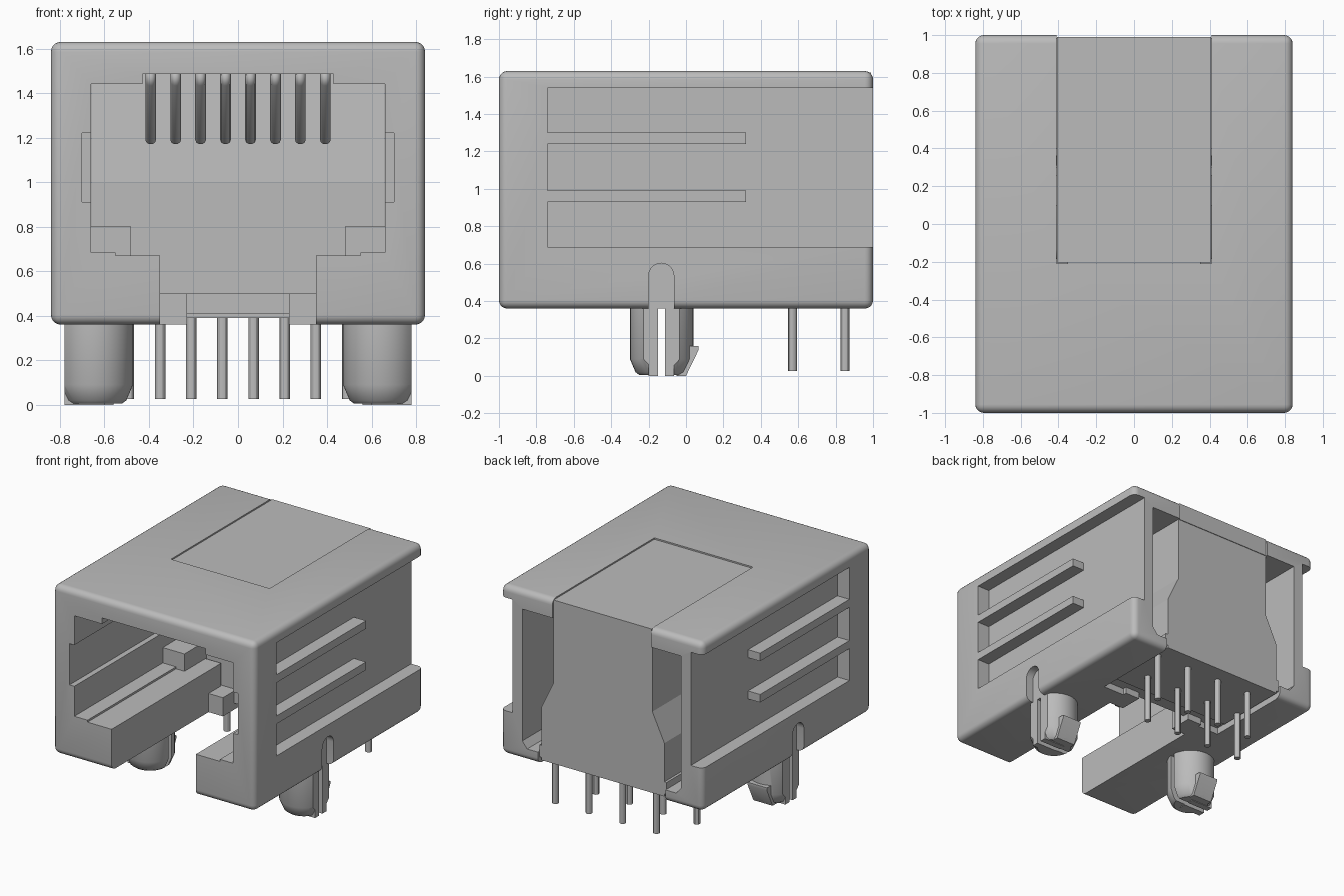
import bpy, bmesh, math
from mathutils import Matrix

if "Cube" in bpy.data.objects:
    bpy.data.objects.remove(bpy.data.objects["Cube"], do_unlink=True)

grey = bpy.data.materials.new("light_grey")
grey.use_nodes = True
COLOUR = (0.5, 0.5, 0.5, 1)
grey.diffuse_color = COLOUR
grey.node_tree.nodes["Principled BSDF"].inputs["Base Color"].default_value = COLOUR


def finish(name, bm):
    bmesh.ops.recalc_face_normals(bm, faces=bm.faces)
    me = bpy.data.meshes.new(name)
    bm.to_mesh(me)
    bm.free()
    ob = bpy.data.objects.new(name, me)
    bpy.context.collection.objects.link(ob)
    me.materials.append(grey)
    return ob


def box(name, x0, x1, y0, y1, z0, z1, bevel=0):
    bm = bmesh.new()
    bmesh.ops.create_cube(bm, size=1)
    for v in bm.verts:
        v.co = [lo + (c + 0.5) * (hi - lo) for c, lo, hi in
                zip(v.co, (x0, y0, z0), (x1, y1, z1))]
    if bevel:
        bmesh.ops.bevel(bm, geom=bm.edges[:], offset=bevel, segments=5,
                        profile=0.5, affect='EDGES')
    return finish(name, bm)


def prism(name, pts, axis, a, b):
    """Extrude a 2D outline: (x, z) along y, or (y, z) along x."""
    place = (lambda p, t: (p[0], t, p[1])) if axis == 'y' else (lambda p, t: (t, p[0], p[1]))
    bm = bmesh.new()
    lo = [bm.verts.new(place(p, a)) for p in pts]
    hi = [bm.verts.new(place(p, b)) for p in pts]
    bm.faces.new(lo)
    bm.faces.new(hi[::-1])
    for i in range(len(pts)):
        j = (i + 1) % len(pts)
        bm.faces.new((lo[i], lo[j], hi[j], hi[i]))
    return finish(name, bm)


def mirrored(half):
    return half + [(-x, z) for x, z in reversed(half)]


def lathe(name, x, y, rings, n=32):
    bm = bmesh.new()
    loops = [[bm.verts.new((x + r * math.cos(2 * math.pi * i / n),
                            y + r * math.sin(2 * math.pi * i / n), z))
              for i in range(n)] for r, z in rings]
    for a, b in zip(loops, loops[1:]):
        for i in range(n):
            j = (i + 1) % n
            bm.faces.new((a[i], a[j], b[j], b[i]))
    bm.faces.new(loops[0])
    bm.faces.new(loops[-1])
    return finish(name, bm)


def boolean(ob, tools, op='DIFFERENCE'):
    bpy.context.view_layer.objects.active = ob
    for t in tools:
        m = ob.modifiers.new("cut", 'BOOLEAN')
        m.operation, m.solver, m.object = op, 'EXACT', t
        bpy.ops.object.modifier_apply(modifier=m.name)
        bpy.data.objects.remove(t, do_unlink=True)


def smooth(ob):
    bpy.ops.object.select_all(action='DESELECT')
    ob.select_set(True)
    bpy.context.view_layer.objects.active = ob
    bpy.ops.object.shade_smooth_by_angle(angle=math.radians(30))


# Housing shell with plug cavity, rear opening and top slot
housing = box("housing", -0.84, 0.84, -1, 1, 0.36, 1.63, 0.045)
cavity = [(0.35, 0.3), (0.35, 0.67), (0.55, 0.67), (0.55, 0.685), (0.66, 0.685),
          (0.66, 0.91), (0.70, 0.91), (0.70, 1.22), (0.66, 1.22), (0.66, 1.44),
          (0.43, 1.44), (0.43, 1.485)]
rear = [(0.53, 0.3), (0.53, 0.45), (0.62, 0.45), (0.66, 0.5), (0.66, 1.49)]
cutters = [prism("cavity_cut", mirrored(cavity), 'y', -1.1, 0.32),
           prism("rear_cut", mirrored(rear), 'y', 0.3, 1.1),
           box("top_cut", -0.41, 0.41, -0.21, 1.1, 1.4, 1.7)]

# Side recesses, arched notches above the pegs
recess = [(-0.74, 0.69), (1.1, 0.69), (1.1, 1.54), (-0.74, 1.54), (-0.74, 1.30),
          (0.32, 1.30), (0.32, 1.24), (-0.74, 1.24), (-0.74, 0.99), (0.32, 0.99),
          (0.32, 0.93), (-0.74, 0.93)]
arch = [(-0.2, 0.3), (-0.065, 0.3)] + [
    (-0.1325 + 0.0675 * math.cos(a * math.pi / 10), 0.535 + 0.0675 * math.sin(a * math.pi / 10))
    for a in range(11)]
for s in (-1, 1):
    cutters.append(prism("recess_cut", recess, 'x', s * 0.74, s * 0.95))
    cutters.append(prism("arch_cut", arch, 'x', s * 0.78, s * 0.95))
boolean(housing, cutters)
smooth(housing)

# Ledges beside the plug stop, catches under it, and split pegs with barbs
for s, side in ((1, "left"), (-1, "right")):
    def span(a, b):
        return sorted((s * a, s * b))
    box(side + "_ledge", *span(0.48, 0.665), 0.05, 0.33, 0.665, 0.80)
    box(side + "_catch", *span(0.23, 0.352), 0.15, 0.33, 0.36, 0.50)
    peg = lathe(side + "_peg", s * 0.64, -0.13,
                [(0.12, 0.005), (0.14, 0.02), (0.17, 0.09), (0.17, 0.38)])
    barb = prism("barb", [(-0.05, 0.0), (0.0, 0.0), (0.068, 0.14), (0.068, 0.16), (-0.05, 0.16)],
                 'x', *span(0.56, 0.72))
    tongue = box("tongue", *span(0.60, 0.78), -0.2, -0.065, 0, 0.38)
    boolean(peg, [barb, tongue], 'UNION')
    boolean(peg, [box("slit", *span(0.4, 0.9), -0.15, -0.113, -0.1, 0.37),
                  box("flat", *span(0.78, 0.95), -0.4, 0.2, -0.1, 0.5)])
    smooth(peg)

# Rear contact carrier: flared block, plug stop, base plate and top arm
carrier = [(0.51, 0.39), (0.51, 0.79), (0.41, 1.0), (0.41, 1.55)]
prism("carrier_block", mirrored(carrier), 'y', 0.4, 0.985)
prism("plug_stop", [(0.31, 0.5), (0.31, 1.0), (0.36, 1.485), (0.42, 1.485), (0.42, 0.5)],
      'x', -0.659, 0.659)
box("base_plate", -0.529, 0.529, 0.28, 0.985, 0.41, 0.50)
box("top_arm", -0.407, 0.407, -0.205, 0.99, 1.49, 1.622)


# Spring contacts and solder pins
def wire(name, pts, r):
    cu = bpy.data.curves.new(name, 'CURVE')
    cu.dimensions = '3D'
    cu.bevel_depth, cu.bevel_resolution, cu.use_fill_caps = r, 3, True
    sp = cu.splines.new('POLY')
    sp.points.add(len(pts) - 1)
    for p, co in zip(sp.points, pts):
        p.co = (*co, 1)
    cu.materials.append(grey)
    ob = bpy.data.objects.new(name, cu)
    bpy.context.collection.objects.link(ob)


for i in range(8):
    x = (i - 3.5) * 0.112
    wire(f"spring_contact_{i + 1}", [(x, 0.1, 1.50), (x, -0.13, 1.49), (x, -0.17, 1.475),
                                     (x, -0.15, 1.45), (x, 0.25, 1.19)], 0.024)
    px = (i - 3.5) * 0.14
    lathe(f"solder_pin_{i + 1}", px, 0.85 if i % 2 else 0.57,
          [(0.0235, 0.025), (0.0235, 0.45)], 12)
    smooth(bpy.data.objects[f"solder_pin_{i + 1}"])
